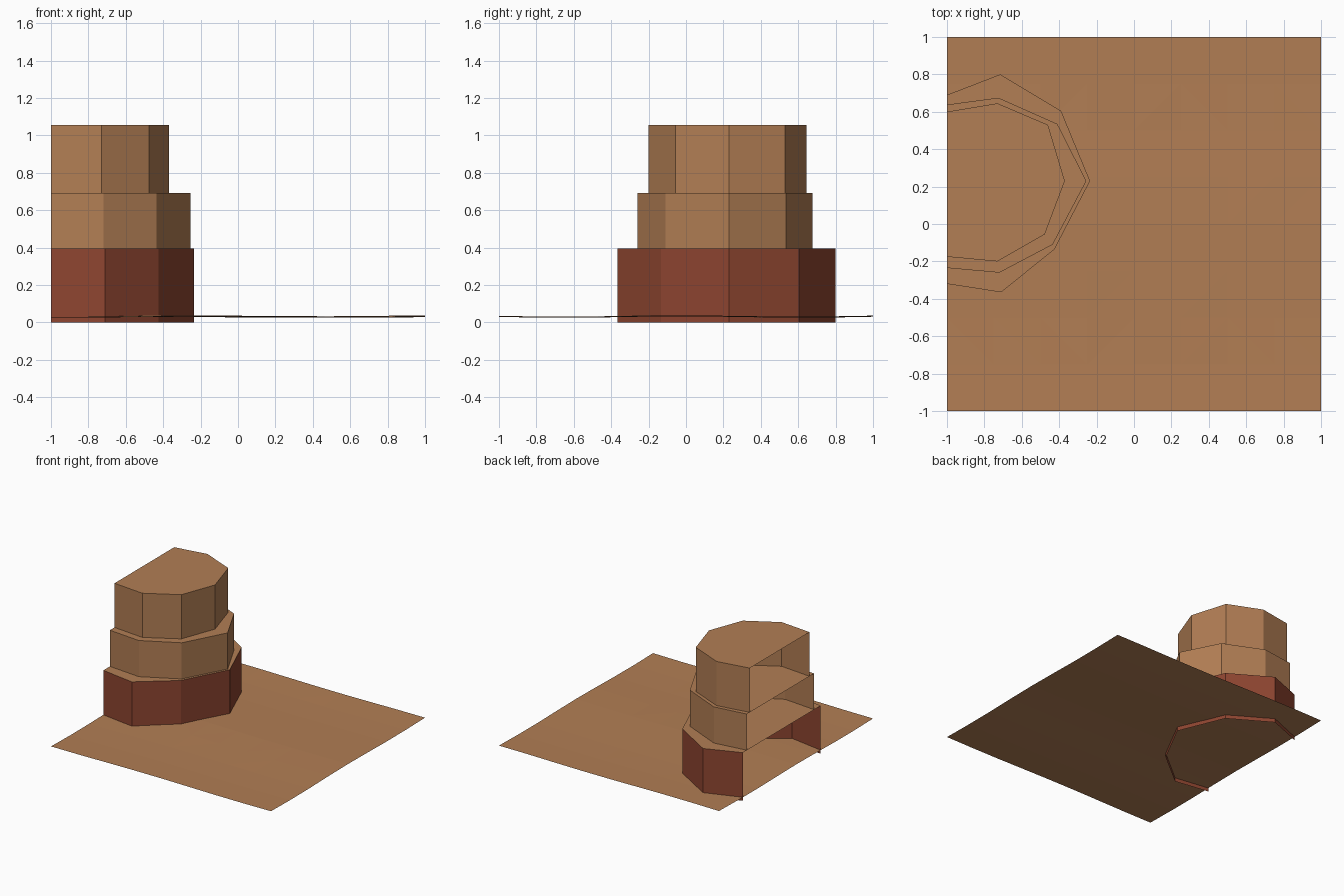
import bpy, bmesh, math

if "Cube" in bpy.data.objects:
    bpy.data.objects.remove(bpy.data.objects["Cube"])


def material(name, rgb):
    m = bpy.data.materials.new(name)
    m.diffuse_color = (*rgb, 1)
    m.use_nodes = True
    m.node_tree.nodes["Principled BSDF"].inputs["Base Color"].default_value = m.diffuse_color
    return m


sand = material("sandstone brown", (0.445, 0.209, 0.089))
red = material("dark red rock", (0.270, 0.060, 0.030))


def finish(bm, name, mats):
    me = bpy.data.meshes.new(name)
    bm.to_mesh(me)
    bm.free()
    for m in mats:
        me.materials.append(m)
    ob = bpy.data.objects.new(name, me)
    bpy.context.collection.objects.link(ob)


# Gently rolling desert floor, a thin sheet
bm = bmesh.new()
bmesh.ops.create_grid(bm, x_segments=8, y_segments=8, size=1)
for v in bm.verts:
    x, y = v.co.x, v.co.y
    v.co.z = 0.032 + 0.004 * math.sin(5 * y + 1.7) + 0.003 * math.cos(4 * x + 1.5 + y)
bmesh.ops.triangulate(bm, faces=bm.faces[:])
finish(bm, "desert_floor", [sand])


# Stepped mesa: each tier is a wall strip with a cap, cut open at x = -1
def tier(name, outline, z0, z1, wall):
    bm = bmesh.new()
    low = [bm.verts.new((x, y, z0)) for x, y in outline]
    top = [bm.verts.new((x, y, z1)) for x, y in outline]
    for i in range(len(outline) - 1):
        bm.faces.new((low[i], low[i + 1], top[i + 1], top[i])).material_index = wall
    bm.faces.new(top).material_index = 0
    finish(bm, name, [sand, red])


tier("mesa_base", [(-1, -0.32), (-0.71, -0.365), (-0.425, -0.135), (-0.235, 0.23),
                   (-0.39, 0.605), (-0.715, 0.80), (-1, 0.69)], 0.0, 0.395, 1)
tier("mesa_middle", [(-1, -0.235), (-0.72, -0.26), (-0.435, -0.11), (-0.255, 0.23),
                     (-0.41, 0.535), (-0.725, 0.675), (-1, 0.638)], 0.395, 0.692, 0)
tier("mesa_top", [(-1, -0.175), (-0.73, -0.20), (-0.477, -0.055), (-0.37, 0.23),
                  (-0.46, 0.53), (-0.73, 0.645), (-1, 0.60)], 0.692, 1.055, 0)
